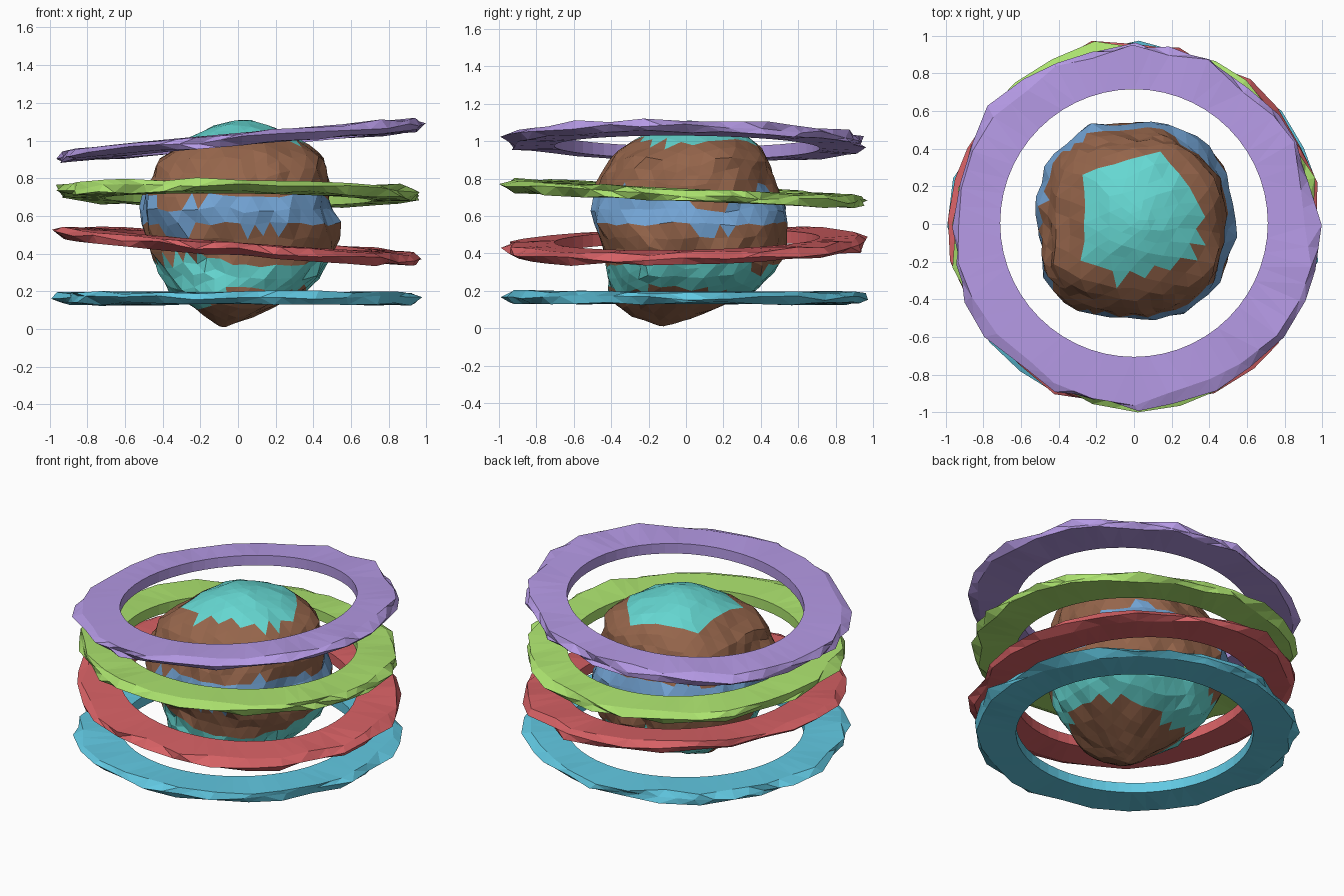
import bpy, bmesh, math, random
from mathutils import Vector, noise

if "Cube" in bpy.data.objects:
    bpy.data.objects.remove(bpy.data.objects["Cube"])

random.seed(4)


def material(name, rgb):
    m = bpy.data.materials.new(name)
    m.diffuse_color = (*rgb, 1)
    m.use_nodes = True
    m.node_tree.nodes["Principled BSDF"].inputs["Base Color"].default_value = m.diffuse_color
    return m


def make_object(name, bm, mats):
    bmesh.ops.recalc_face_normals(bm, faces=bm.faces)
    me = bpy.data.meshes.new(name)
    bm.to_mesh(me)
    bm.free()
    for m in mats:
        me.materials.append(m)
    ob = bpy.data.objects.new(name, me)
    bpy.context.collection.objects.link(ob)
    return ob


# Lumpy planet: extents (z, xmin, xmax, ymin, ymax) by height
PROFILE = [
    (0.01, -0.09, -0.07, -0.13, -0.11),
    (0.06, -0.17, 0.06, -0.28, 0.05),
    (0.12, -0.24, 0.20, -0.37, 0.19),
    (0.20, -0.36, 0.34, -0.41, 0.37),
    (0.30, -0.42, 0.45, -0.42, 0.47),
    (0.40, -0.47, 0.51, -0.43, 0.52),
    (0.55, -0.50, 0.53, -0.50, 0.54),
    (0.65, -0.52, 0.49, -0.51, 0.53),
    (0.75, -0.48, 0.48, -0.48, 0.49),
    (0.90, -0.42, 0.46, -0.41, 0.44),
    (0.97, -0.33, 0.39, -0.33, 0.40),
    (1.03, -0.23, 0.28, -0.22, 0.32),
    (1.08, -0.13, 0.16, -0.13, 0.18),
    (1.11, -0.01, 0.06, -0.02, 0.06),
]


def extents(z):
    for a, b in zip(PROFILE, PROFILE[1:]):
        if z <= b[0]:
            t = max(0, (z - a[0]) / (b[0] - a[0]))
            return [p + (q - p) * t for p, q in zip(a[1:], b[1:])]
    return PROFILE[-1][1:]


bm = bmesh.new()
bmesh.ops.create_icosphere(bm, subdivisions=4, radius=1)
for v in bm.verts:
    d = v.co.copy()
    z = 0.01 + (d.z + 1) / 2 * 1.10
    x0, x1, y0, y1 = extents(z)
    a = math.atan2(d.y, d.x)
    flat = math.hypot(d.x, d.y)
    k = (1 + 0.06 * math.sin(2 * a) ** 2) if flat > 1e-4 else 0
    k *= 1 + 0.06 * noise.noise(d * 3.5) + 0.05 * noise.noise(d * 8)
    # bulge towards the front left corner, high up
    k += 0.06 * math.exp(-((d - Vector((-0.6, -0.6, 0.45))).length / 0.35) ** 2)
    z += 0.03 * noise.noise(d * 5 + Vector((7, 3, 1))) * flat
    v.co = ((x0 + x1) / 2 + (x1 - x0) / 2 * k * math.cos(a),
            (y0 + y1) / 2 + (y1 - y0) / 2 * k * math.sin(a), z)

# Colour strata, with uneven borders
soil = material("soil", (0.30, 0.13, 0.07))
teal = material("teal", (0.13, 0.68, 0.64))
water = material("water", (0.17, 0.37, 0.66))
BANDS = [(0.17, 0), (0.35, 1), (0.55, 0), (0.72, 2), (1.00, 0), (9, 1)]
for f in bm.faces:
    c = f.calc_center_median()
    h = c.z + (0.10 if c.z < 0.9 else 0.03) * noise.noise(c * 4)
    f.material_index = next(m for top, m in BANDS if h < top)
make_object("planet", bm, [soil, teal, water])

# Tilted rings: smooth round bore, rough faceted rim
SEG = 56


def rough_loop(r0, r1, z, dz):
    pts = []
    for i in range(SEG // 2):
        a = math.tau * 2 * i / SEG
        a += random.uniform(-0.03, 0.03)
        r = random.uniform(r0, r1)
        pts.append(Vector((r * math.cos(a), r * math.sin(a),
                           z + random.uniform(-dz, dz))))
    out = []
    for i, p in enumerate(pts):
        out += [p, (p + pts[(i + 1) % len(pts)]) / 2]
    return out


def bore_loop(z):
    return [Vector((0.71 * math.cos(math.tau * i / SEG),
                    0.71 * math.sin(math.tau * i / SEG) + 0.005, z))
            for i in range(SEG)]


def ring(name, rgb, height, slope_x, slope_y):
    bm = bmesh.new()
    loops = [bore_loop(-0.033), bore_loop(0.033),
             rough_loop(0.90, 0.97, 0.030, 0.010),
             rough_loop(0.93, 1.0, 0.0, 0.014),
             rough_loop(0.90, 0.97, -0.030, 0.010)]
    rows = []
    for loop in loops:
        rows.append([bm.verts.new((p.x, p.y, height + p.z + slope_x * p.x
                                   + slope_y * p.y)) for p in loop])
    for j in range(len(rows)):
        a, b = rows[j], rows[(j + 1) % len(rows)]
        for i in range(SEG):
            n = (i + 1) % SEG
            bm.faces.new((a[i], a[n], b[n], b[i]))
    bmesh.ops.triangulate(bm, faces=bm.faces)
    make_object(name, bm, [material(name, rgb)])


ring("purple_ring", (0.46, 0.32, 0.78), 1.00, 0.088, -0.01)
ring("green_ring", (0.42, 0.78, 0.16), 0.72, -0.01, -0.045)
ring("red_ring", (0.68, 0.12, 0.13), 0.44, -0.077, 0.02)
ring("blue_ring", (0.12, 0.58, 0.76), 0.163, 0.0, -0.002)
